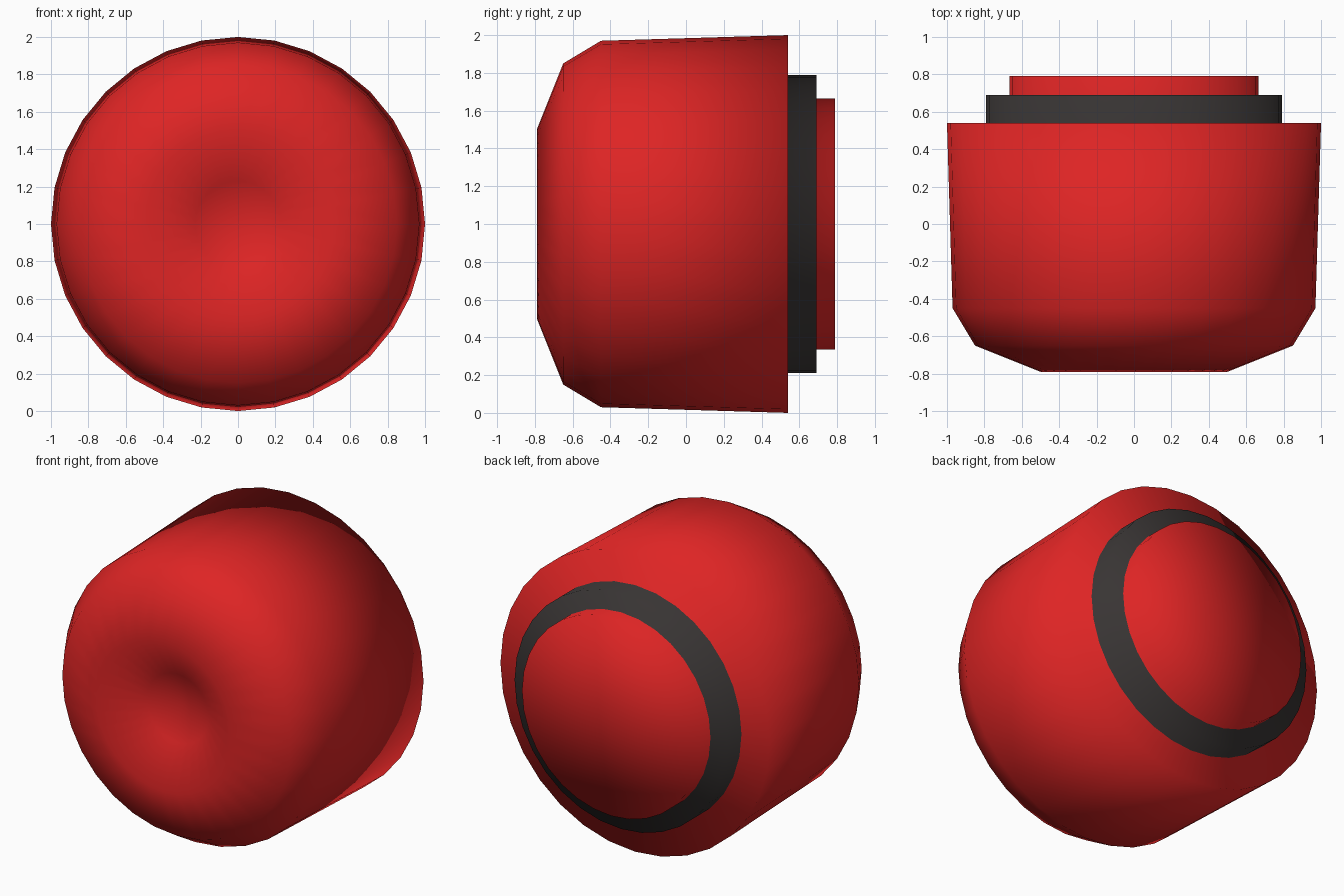
import bpy
import bmesh
import math
from mathutils import Vector

cube = bpy.data.objects.get("Cube")
if cube:
    bpy.data.objects.remove(cube, do_unlink=True)


def make_material(name, rgb):
    mat = bpy.data.materials.new(name)
    mat.use_nodes = True
    color = (*rgb, 1.0)
    mat.diffuse_color = color
    bsdf = next(n for n in mat.node_tree.nodes if n.type == "BSDF_PRINCIPLED")
    bsdf.inputs["Base Color"].default_value = color
    return mat


RED, BLACK = 0, 1
materials = [make_material("red", (0.73, 0.018, 0.018)),
             make_material("dark grey", (0.04, 0.035, 0.034))]

AXIS_HEIGHT = 1.0
SEGMENTS = 32
BODY_BACK, COLLAR_BACK = 0.54, 0.69
BODY_RADIUS, COLLAR_RADIUS, BASE_RADIUS = 1.0, 0.79, 0.665

# Radius and depth from the dimple centre round to the back centre
profile = [
    (0, -0.58), (0.23, -0.64), (0.5, -0.79),            # dimple
    (0.85, -0.65), (0.97, -0.45),                       # rounded shoulder
    (BODY_RADIUS, BODY_BACK), (COLLAR_RADIUS, BODY_BACK),
    (COLLAR_RADIUS, COLLAR_BACK), (BASE_RADIUS, COLLAR_BACK),
    (BASE_RADIUS, 0.79), (0, 0.79),                     # back disc
]

# Lathe the profile about the front-to-back axis
bm = bmesh.new()
verts = [bm.verts.new((0, y, AXIS_HEIGHT + r)) for r, y in profile]
edges = [bm.edges.new(pair) for pair in zip(verts, verts[1:])]
bmesh.ops.spin(bm, geom=verts + edges, cent=(0, 0, AXIS_HEIGHT), axis=(0, 1, 0),
               angle=math.tau, steps=SEGMENTS, use_duplicate=False)
bmesh.ops.remove_doubles(bm, verts=bm.verts, dist=0.0001)
bmesh.ops.recalc_face_normals(bm, faces=bm.faces)

# Collar wall and its back ring are dark, everything else is red
for face in bm.faces:
    face.smooth = True
    ys = [v.co.y for v in face.verts]
    radii = [Vector((v.co.x, v.co.z - AXIS_HEIGHT)).length for v in face.verts]
    on_collar = (min(ys) > BODY_BACK - 0.01 and max(ys) < COLLAR_BACK + 0.01
                 and max(radii) < COLLAR_RADIUS + 0.01)
    face.material_index = BLACK if on_collar else RED

mesh = bpy.data.meshes.new("push_button")
bm.to_mesh(mesh)
bm.free()
for mat in materials:
    mesh.materials.append(mat)
button = bpy.data.objects.new("push_button", mesh)
bpy.context.collection.objects.link(button)
